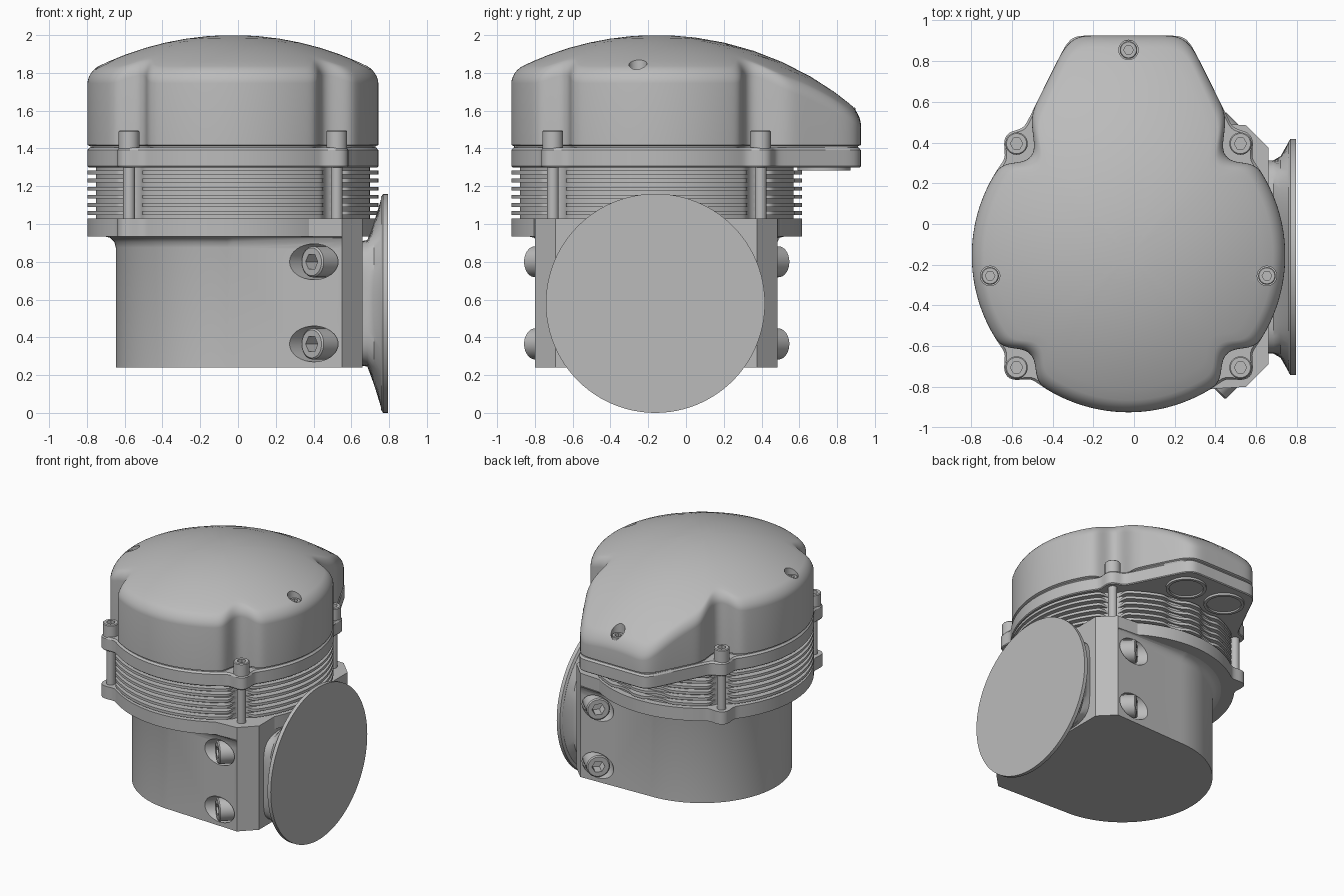
import bpy, bmesh
from math import sin, cos, pi, sqrt, radians, hypot, atan2
from mathutils import Vector

if "Cube" in bpy.data.objects:
    bpy.data.objects.remove(bpy.data.objects["Cube"])

grey = bpy.data.materials.new("machined grey")
grey.use_nodes = True
COLOUR = (0.5, 0.5, 0.5, 1)
grey.diffuse_color = COLOUR
grey.node_tree.nodes["Principled BSDF"].inputs["Base Color"].default_value = COLOUR

CX, CY = -0.027, -0.155          # main axis
R = 0.77                         # radius of the round housing
N = 360
ANGLES = [2 * pi * i / N for i in range(N)]
STUDS = [(sx * 0.55, sy * 0.55) for sx in (-1, 1) for sy in (-1, 1)]
PORTS = [(-0.17, 0.885), (0.17, 0.885)]


def loft(name, rings, place=None):
    """Skin a list of equal-length rings and close both ends."""
    bm = bmesh.new()
    rows = [[bm.verts.new(place(Vector(p)) if place else p) for p in ring] for ring in rings]
    n = len(rows[0])
    for a, b in zip(rows, rows[1:]):
        for i in range(n):
            j = (i + 1) % n
            bm.faces.new((a[i], a[j], b[j], b[i]))
    bm.faces.new(rows[0][::-1])
    bm.faces.new(rows[-1])
    bmesh.ops.recalc_face_normals(bm, faces=bm.faces)
    me = bpy.data.meshes.new(name)
    bm.to_mesh(me)
    bm.free()
    me.materials.append(grey)
    ob = bpy.data.objects.new(name, me)
    bpy.context.collection.objects.link(ob)
    return ob


def cut(ob, cutter):
    """Subtract a cutter and throw it away."""
    mod = ob.modifiers.new("cut", 'BOOLEAN')
    mod.operation, mod.solver, mod.object = 'DIFFERENCE', 'EXACT', cutter
    bpy.context.view_layer.objects.active = ob
    bpy.ops.object.modifier_apply(modifier=mod.name)
    bpy.data.objects.remove(cutter)


def circle(r, z, n=32):
    return [(r * cos(2 * pi * i / n), r * sin(2 * pi * i / n), z) for i in range(n)]


def hexagon(r, z, n=36):
    pts = []
    for i in range(n):
        a = 2 * pi * i / n
        d = r / cos((a % (pi / 3)) - pi / 6)
        pts.append((d * cos(a), d * sin(a), z))
    return pts


def along(loc, direction):
    """Placement that turns local z to a direction and moves it to loc."""
    q = Vector(direction).to_track_quat('Z', 'Y')
    return lambda p: q @ p + Vector(loc)


def rod(name, loc, direction, r, h):
    return loft(name, [circle(r, 0), circle(r, h)], along(loc, direction))


def socket_screw(name, loc, direction, r, h):
    e = r * 0.1
    return loft(name, [circle(r, 0, 36), circle(r, h - e, 36), circle(r - e, h, 36),
                       hexagon(r * 0.48, h), hexagon(r * 0.48, h * 0.45)],
                along(loc, direction))


# ---- polar outlines around the main axis ----
def pear(a):
    """Round housing with a tapered rear extension."""
    if sin(a) < 0.5:
        return R
    side = 0.738 / (0.894 * abs(cos(a)) + 0.447 * sin(a))
    return max(R, min(1.08 / sin(a), side))


def outline(base, centres, r, sign, passes):
    """Add lugs (sign 1) or notches (sign -1) of radius r, then soften corners."""
    out = []
    for a in ANGLES:
        d = base(a)
        for x, y in centres:
            dist, da = hypot(x, y), a - atan2(y, x)
            disc = r * r - (dist * sin(da)) ** 2
            if cos(da) > 0 and disc > 0:
                d = (max if sign > 0 else min)(d, dist * cos(da) + sign * sqrt(disc))
        out.append(d)
    for _ in range(passes):
        out = [(out[i - 1] + 2 * out[i] + out[(i + 1) % N]) / 4 for i in range(N)]
    return out


def ring(rs, z):
    return [(CX + d * cos(a), CY + d * sin(a), z) for d, a in zip(rs, ANGLES)]


def inset(rs, e):
    return [d - e for d in rs]


def dome(d):
    return 0.38 + sqrt(1.62 ** 2 - d * d)


def dome_ring(rs, drop=0.0, top=None):
    return [(CX + d * cos(a), CY + d * sin(a), dome(t) - drop)
            for d, t, a in zip(rs, top or rs, ANGLES)]


# ---- domed cap with stud notches and a rounded shoulder ----
cap_rs = outline(pear, STUDS, 0.1, -1, 14)
F = 0.06
rings = [ring(inset(cap_rs, 0.015), 1.4), ring(inset(cap_rs, 0.015), 1.412), ring(cap_rs, 1.418)]
for k in range(7):
    b = k * pi / 12
    rings.append(dome_ring(inset(cap_rs, F * (1 - cos(b))), F * (1 - sin(b))))
for t in (0.92, 0.8, 0.65, 0.5, 0.35, 0.2, 0.08):
    rings.append(dome_ring([(d - F) * t for d in cap_rs]))
cap = loft("domed_cap", rings)

# Recessed cap screws
for x, y in ((0, 1.01), (-0.68, -0.1), (0.68, -0.1)):
    z = dome(hypot(x, y)) - 0.08
    cut(cap, rod("cutter", (CX + x, CY + y, z), (0, 0, 1), 0.048, 0.4))
    socket_screw("cap_screw", (CX + x, CY + y, z - 0.01), (0, 0, 1), 0.043, 0.06)

# ---- cap flange with stud lugs ----
rs = outline(pear, STUDS, 0.068, 1, 6)
loft("cap_flange", [ring(inset(rs, 0.006), 1.3), ring(rs, 1.306), ring(rs, 1.392),
                    ring(inset(rs, 0.012), 1.405)])

# Round ports under the rear extension
for x, y in PORTS:
    loc = (CX + x, CY + y, 1.31)
    loft("port_ring", [circle(0.14, 0, 48), circle(0.14, 0.026, 48), circle(0.118, 0.026, 48),
                       circle(0.118, 0.014, 48)], along(loc, (0, 0, -1)))

# ---- finned barrel ----
def fin_outline(r):
    rs = outline(lambda a: r, STUDS, 0.075, -1, 3)
    ports = outline(lambda a: r, PORTS, 0.165, -1, 3)
    return [min(p, q) for p, q in zip(rs, ports)]


core = fin_outline(0.725)
loft("barrel_core", [ring(core, 1.0), ring(core, 1.32)])
fin = fin_outline(R)
for k in range(6):
    z = 1.048 + k * 0.043
    loft("cooling_fin", [ring(fin, z), ring(fin, z + 0.02)])

# ---- lower plate ----
plate = outline(lambda a: R, STUDS, 0.068, 1, 6)
loft("lower_plate", [ring(plate, 0.935), ring(plate, 1.03)])

# ---- studs and their screws ----
for x, y in STUDS:
    rod("stud", (CX + x, CY + y, 1.0), (0, 0, 1), 0.031, 0.32)
    socket_screw("stud_screw", (CX + x, CY + y, 1.4), (0, 0, 1), 0.055, 0.095)


# ---- lower body: half round at the left, chamfered block at the right ----
def body_ring(z, flare=0.0):
    pts = []
    for i in range(65):
        a = radians(90 + 180 * i / 64)
        r = 0.62 + flare
        pts.append((CX + r * cos(a), CY + r * sin(a), z))
    block = [(0.55, -0.8), (0.66, -0.69), (0.66, 0.375), (0.55, 0.485)]
    return pts + [(x, y, z) for x, y in block]


body = loft("lower_body", [body_ring(0.24), body_ring(0.875)] +
            [body_ring(0.875 + 0.06 * sin(b), 0.06 * (1 - cos(b)))
             for b in (pi / 6, pi / 3, pi / 2)] + [body_ring(1.03, 0.06)])

# Angled clamp screws in round pockets, front and back
for side in (-1, 1):
    d = Vector((-1, side, 0)).normalized()
    for z in (0.365, 0.8):
        face = Vector((0.39, CY + side * 0.65, z))
        cut(body, rod("cutter", face - d * 0.15, d, 0.095, 0.5))
        socket_screw("clamp_screw", face - d * 0.16, d, 0.082, 0.16)


# ---- side outlet: squarish neck opening to a round disc ----
def oval(x, a, b, power):
    pts = []
    for i in range(96):
        t = 2 * pi * i / 96
        k = (abs(cos(t)) ** power + abs(sin(t)) ** power) ** (-1 / power)
        pts.append((x, -0.162 + a * k * cos(t), 0.58 + b * k * sin(t)))
    return pts


loft("outlet_neck", [oval(0.63, 0.475, 0.325, 6), oval(0.685, 0.475, 0.335, 6),
                     oval(0.72, 0.495, 0.43, 3), oval(0.76, 0.565, 0.56, 2)])
loft("outlet_disc", [oval(0.758, 0.565, 0.565, 2), oval(0.768, 0.58, 0.58, 2),
                     oval(0.795, 0.58, 0.58, 2)])

# Smooth curved faces, keep edges crisp
for ob in bpy.context.scene.objects:
    if ob.type == 'MESH':
        ob.data.shade_smooth()
        ob.data.set_sharp_from_angle(angle=radians(32))
